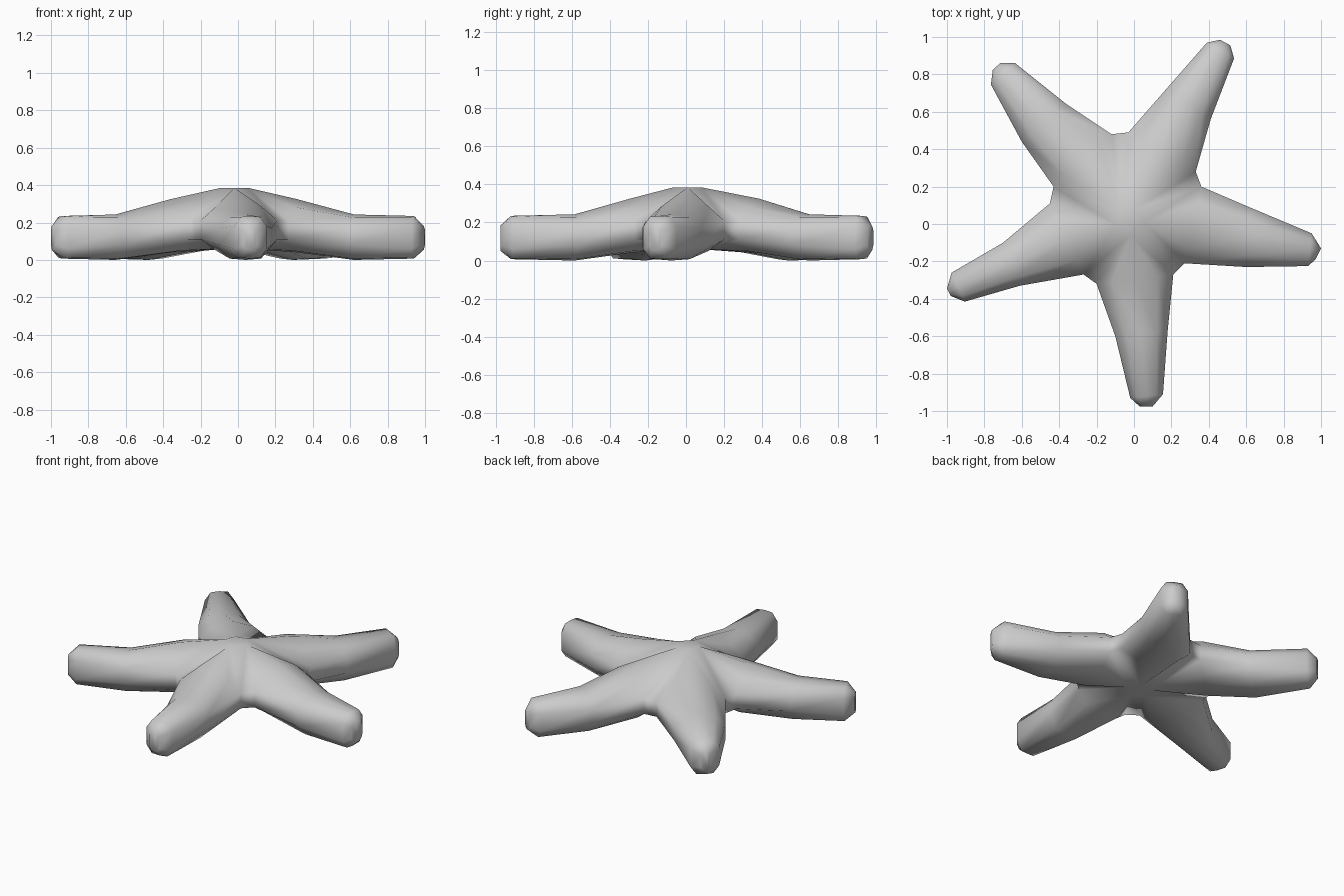
import bpy, bmesh
from mathutils import Vector

if "Cube" in bpy.data.objects:
    bpy.data.objects.remove(bpy.data.objects["Cube"])

# Each arm: (right edge, left edge) in plan at root, middle, shoulder of the tip, tip
ARMS = [
    [(.27, -.21, .36, .20), (.60, -.23, .64, .08), (.93, -.225, .95, -.05), (.97, -.19, 1.0, -.13)],
    [(.33, .28, -.03, .49), (.41, .56, .18, .73), (.535, .885, .39, .97), (.515, .955, .46, .985)],
    [(-.12, .48, -.43, .20), (-.36, .64, -.60, .44), (-.635, .86, -.765, .745), (-.715, .86, -.755, .825)],
    [(-.45, .11, -.27, -.27), (-.70, -.10, -.61, -.33), (-.975, -.26, -.905, -.415), (-1.0, -.345, -.98, -.385)],
    [(-.20, -.32, .21, -.27), (-.10, -.60, .18, -.57), (-.02, -.93, .155, -.91), (.03, -.975, .10, -.975)],
]
# Heights at each station: bottom middle, bottom shoulder, side low, side high, top shoulder, top middle
HEIGHTS = [
    (.04, .05, .11, .21, .285, .325),
    (0, .007, .08, .17, .228, .243),
    (.007, .012, .06, .18, .23, .235),
    (.05, .055, .08, .16, .18, .185),
]
# Rounded cross-section: position across the arm and index of its height
SECTION = [(0, 2), (0, 3), (.2, 4), (.5, 5), (.8, 4), (1, 3), (1, 2), (.8, 1), (.5, 0), (.2, 1)]
N = len(SECTION)

bm = bmesh.new()
roots = []

# Arms
for arm in ARMS:
    rings = []
    for (ax, ay, bx, by), z in zip(arm, HEIGHTS):
        ring = []
        for t, k in SECTION:
            p = Vector((ax, ay, 0)).lerp(Vector((bx, by, 0)), t)
            p.z = z[k]
            ring.append(bm.verts.new(p))
        rings.append(ring)
    for a, b in zip(rings, rings[1:]):
        for i in range(N):
            j = (i + 1) % N
            bm.faces.new((a[i], a[j], b[j], b[i]))
    bm.faces.new(rings[-1])
    roots.append(rings[0])

# Walls in the notches between neighbouring arms
for i, a in enumerate(roots):
    b = roots[(i + 1) % 5]
    bm.faces.new((a[5], a[6], b[0], b[1]))


# Central body, top and underside
def cap(columns, z, radius):
    hub = []
    for root in roots:
        d = root[3].co.copy()
        d.z = 0
        hub.append(bm.verts.new(d.normalized() * radius + Vector((-.02, .01, z))))
    bm.faces.new(hub)
    for i, root in enumerate(roots):
        edge = [root[c] for c in columns]
        for a, b in zip(edge, edge[1:]):
            bm.faces.new((a, b, hub[i]))
        nxt = roots[(i + 1) % 5][columns[0]]
        bm.faces.new((edge[-1], nxt, hub[(i + 1) % 5], hub[i]))


cap((1, 2, 3, 4, 5), .385, .075)
cap((0, 9, 8, 7, 6), .06, .075)

bmesh.ops.recalc_face_normals(bm, faces=bm.faces)
mesh = bpy.data.meshes.new("starfish_body")
bm.to_mesh(mesh)
bm.free()
for p in mesh.polygons:
    p.use_smooth = True
body = bpy.data.objects.new("starfish_body", mesh)
bpy.context.collection.objects.link(body)
